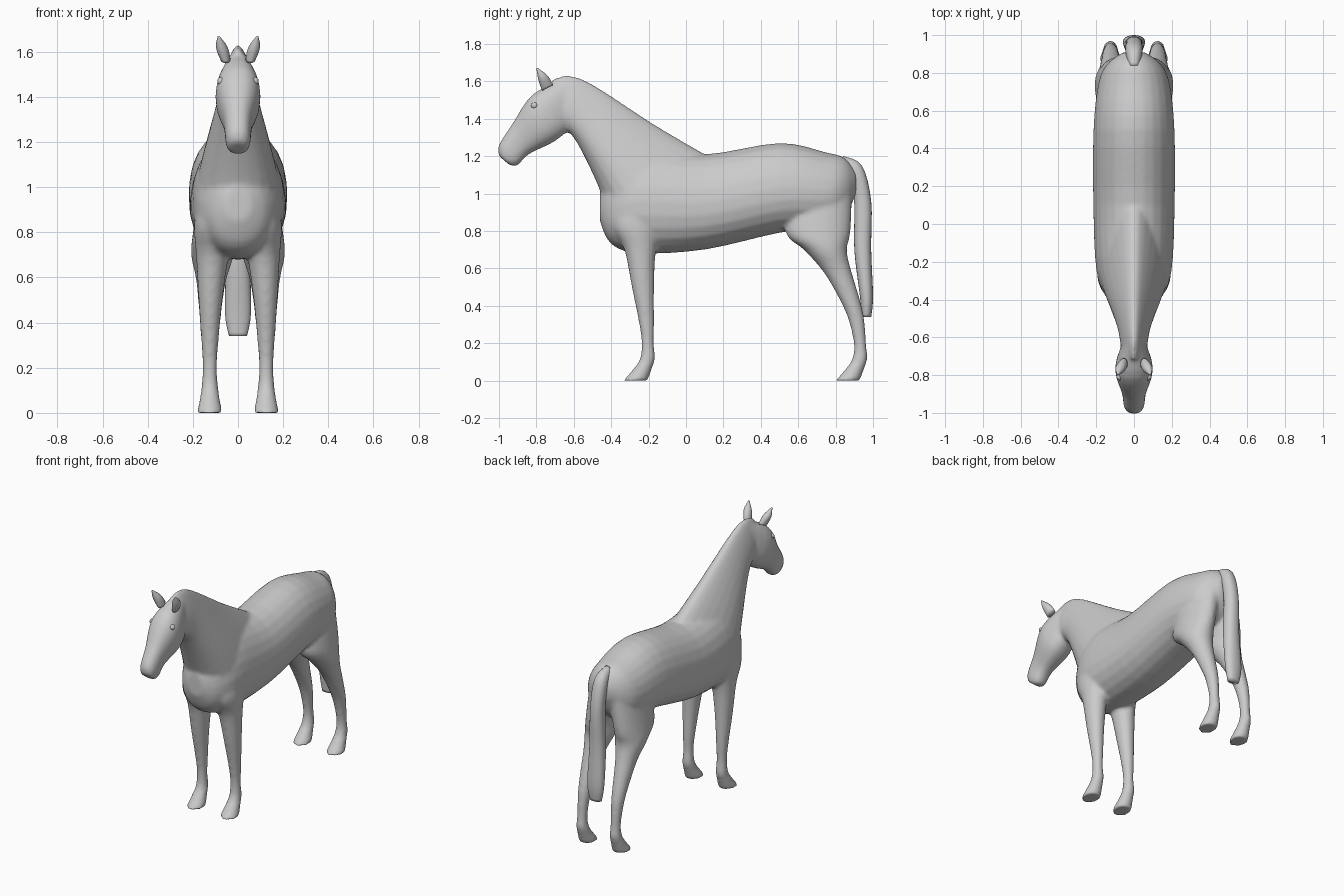
import bpy
import bmesh
from math import sin, cos, pi, sqrt, copysign
from mathutils import Vector

old = bpy.data.objects.get("Cube")
if old:
    bpy.data.objects.remove(old, do_unlink=True)

coat = bpy.data.materials.new("plain grey coat")
coat.use_nodes = True
grey = (0.6, 0.6, 0.6, 1)
coat.diffuse_color = grey
coat.node_tree.nodes["Principled BSDF"].inputs["Base Color"].default_value = grey

SIDES = 24
STEPS = 4


def flowing(sections):
    """Insert smoothly interpolated sections between the given ones."""
    keys = [Vector(section) for section in sections]
    last = len(keys) - 1
    result = []
    for index in range(last):
        start, end = keys[index], keys[index + 1]
        leaving = (end - keys[max(index - 1, 0)]) / 2
        arriving = (keys[min(index + 2, last)] - start) / 2
        for step in range(STEPS):
            t = step / STEPS
            ease = t * t * (3 - 2 * t)
            result.append(start.lerp(end, ease)
                          + leaving * t * (1 - t) ** 2
                          - arriving * t * t * (1 - t))
    result.append(keys[last])
    return result


def rounded(value, squareness):
    return copysign(abs(value) ** squareness, value)


def loft(bm, sections, squareness=1, taper=0):
    """Skin sections of: x centre, half width, then y and z of both outline edges."""
    rings = []
    for centre, half, front_y, front_z, back_y, back_z in flowing(sections):
        front = Vector((centre, front_y, front_z))
        back = Vector((centre, back_y, back_z))
        middle, reach = (front + back) / 2, (front - back) / 2
        ring = []
        for i in range(SIDES):
            angle = 2 * pi * i / SIDES
            along = rounded(cos(angle), squareness)
            across = rounded(sin(angle), squareness) * (1 - taper * along)
            sideways = Vector((half * across, 0, 0))
            ring.append(bm.verts.new(middle + reach * along + sideways))
        rings.append(ring)
    faces = [bm.faces.new(rings[0]), bm.faces.new(reversed(rings[-1]))]
    for ring, following in zip(rings, rings[1:]):
        for i in range(SIDES):
            faces.append(bm.faces.new(
                (ring[i - 1], following[i - 1], following[i], ring[i])))
    bmesh.ops.recalc_face_normals(bm, faces=faces)


def make_object(name, bm):
    mesh = bpy.data.meshes.new(name)
    bm.to_mesh(mesh)
    bm.free()
    mesh.materials.append(coat)
    mesh.shade_smooth()
    obj = bpy.data.objects.new(name, mesh)
    bpy.context.collection.objects.link(obj)
    return obj


def add_trunk(bm, outline):
    """Barrel whose plan narrows at chest and rump; outline is y, belly, back."""
    chest, rump = -0.47, 0.92
    sections = []
    for y, belly, back in outline:
        place = (2 * y - chest - rump) / (rump - chest)
        half = 0.215 * sqrt(1 - abs(place) ** 5)
        sections.append((0, half, y, back, y, belly))
    loft(bm, sections, squareness=0.95, taper=0.1)


def add_legs(bm, fetlock, upper):
    """Left and right leg leaning in at the top; upper outline is height, front, back."""
    foot = [(0, -.13, 0), (.07, -.07, .025), (.12, -.04, .04), (.2, -.033, .033)]
    outline = [(z, fetlock + front, fetlock + back) for z, front, back in foot]
    for side in (-1, 1):
        sections = []
        for z, front, back in outline + upper:
            half = min(0.005 + 0.4 * (back - front), 0.095)
            centre = 0.125 - 0.05 * z ** 4
            sections.append((side * centre, half, front, z, back, z))
        loft(bm, sections)


bm = bmesh.new()

# Trunk from chest to rump
add_trunk(bm, [
    (-.46, .85, 1), (-.4, .73, 1.12), (-.25, .68, 1.24), (.1, .7, 1.21),
    (.5, .79, 1.27), (.75, .82, 1.22), (.85, .88, 1.19), (.91, 1, 1.12)])

# Neck from poll to withers, thinner along the crest
loft(bm, [
    (0, .06, -.72, 1.61, -.65, 1.35), (0, .07, -.63, 1.63, -.61, 1.31),
    (0, .085, -.5, 1.585, -.56, 1.23), (0, .14, -.17, 1.37, -.47, 1.04),
    (0, .19, .12, 1.2, -.38, .8)], taper=0.4)

# Head from poll to muzzle
loft(bm, [
    (0, .05, -.65, 1.61, -.58, 1.38), (0, .1, -.82, 1.53, -.7, 1.28),
    (0, .065, -.93, 1.37, -.84, 1.21), (0, .055, -1, 1.26, -.9, 1.15),
    (0, .04, -1, 1.2, -.94, 1.15)], squareness=0.85)

# Front legs up into the shoulder, hind legs up into the hip
add_legs(bm, -0.205, [
    (.3, -.25, -.17), (.5, -.29, -.17), (.7, -.33, -.16),
    (.85, -.4, -.12), (1.05, -.34, -.06)])
add_legs(bm, 0.93, [
    (.35, .86, .95), (.5, .785, .91), (.6, .72, .88),
    (.7, .63, .86), (.8, .53, .88), (1.05, .56, .89)])

# Fuse the overlapping masses into one skin
body = make_object("body", bm)
remesh = body.modifiers.new("fuse", 'REMESH')
remesh.mode = 'VOXEL'
remesh.voxel_size = 0.011
remesh.use_smooth_shade = True
soften = body.modifiers.new("soften", 'SMOOTH')
soften.iterations = 8

# Tail hanging from the rump
bm = bmesh.new()
loft(bm, [
    (0, .03, .82, 1.12, .84, 1.2), (0, .045, .88, 1.06, .94, 1.15),
    (0, .045, .9, .94, .99, .96), (0, .052, .9, .7, .99, .7),
    (0, .058, .93, .45, 1, .45), (0, .04, .94, .34, .99, .34)], squareness=0.9)
make_object("tail", bm)

# Pricked ears leaning outwards
for name, side in (("left_ear", 1), ("right_ear", -1)):
    bm = bmesh.new()
    loft(bm, [
        (side * .055, .022, -.77, 1.55, -.71, 1.58),
        (side * .072, .026, -.79, 1.61, -.74, 1.63),
        (side * .086, .004, -.8, 1.67, -.79, 1.67)])
    make_object(name, bm)

# Eyes set into the brow
for name, side in (("left_eye", 1), ("right_eye", -1)):
    bm = bmesh.new()
    bmesh.ops.create_icosphere(bm, subdivisions=3, radius=0.018)
    bmesh.ops.translate(bm, verts=bm.verts, vec=(side * .074, -.81, 1.47))
    make_object(name, bm)
